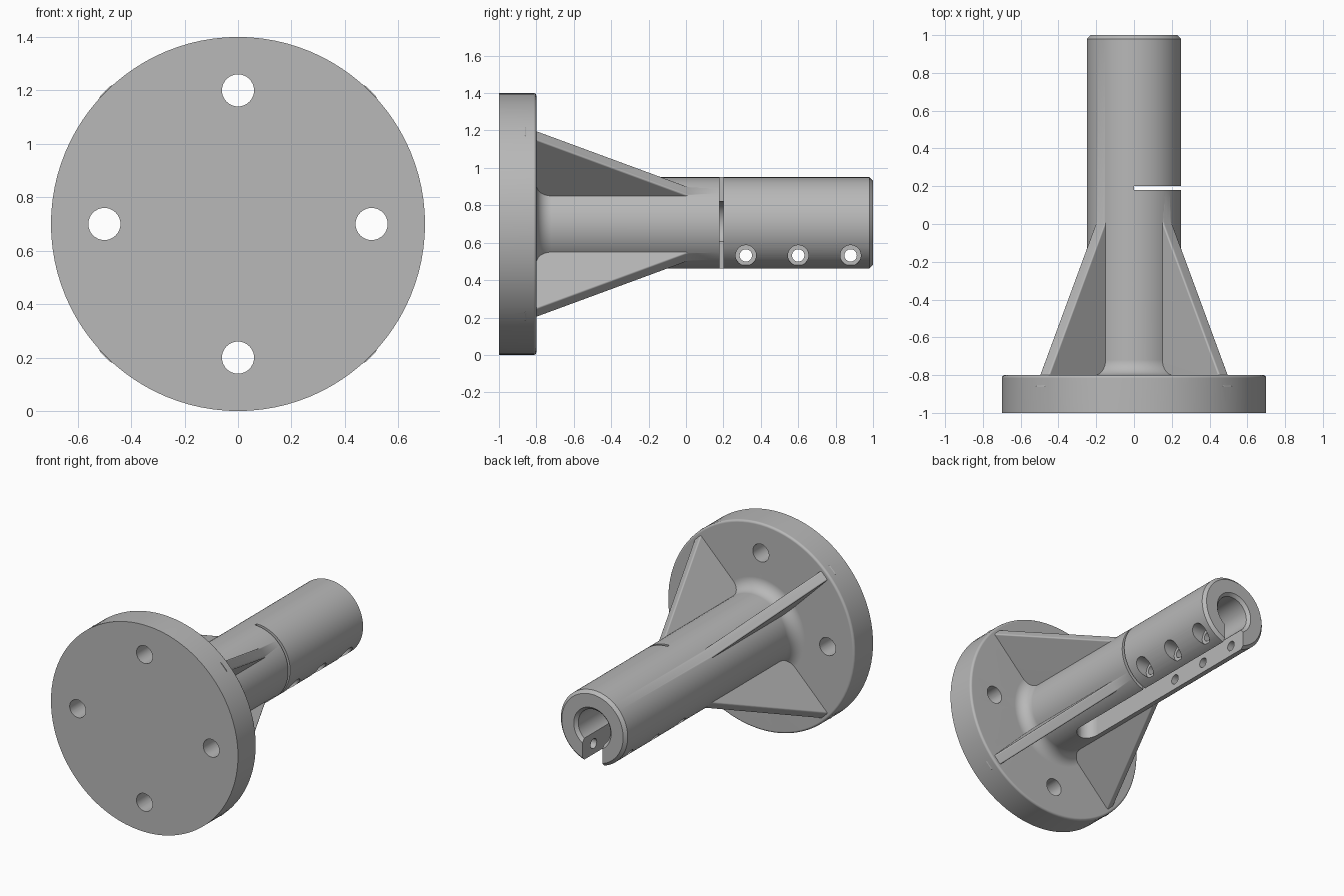
import bpy, bmesh, math
from mathutils import Matrix, Vector

cube = bpy.data.objects.get("Cube")
if cube:
    bpy.data.objects.remove(cube, do_unlink=True)

AXIS_Z = 0.7      # height of the shaft axis
SHAFT_R = 0.25
BORE_R = 0.12
SLOT = 0.075      # half width of the clamp slot

grey = bpy.data.materials.new("machined_grey")
grey.use_nodes = True
colour = (0.48, 0.48, 0.48, 1)
grey.diffuse_color = colour
grey.node_tree.nodes["Principled BSDF"].inputs["Base Color"].default_value = colour


def to_object(name, bm):
    bmesh.ops.recalc_face_normals(bm, faces=bm.faces)
    mesh = bpy.data.meshes.new(name)
    bm.to_mesh(mesh)
    bm.free()
    mesh.materials.append(grey)
    obj = bpy.data.objects.new(name, mesh)
    bpy.context.collection.objects.link(obj)
    return obj


def arc(cx, cy, r, start, end, steps):
    angles = [math.radians(start + (end - start) * i / steps) for i in range(steps + 1)]
    return [(cx + r * math.cos(a), cy + r * math.sin(a)) for a in angles]


def prism(name, points, vector):
    bm = bmesh.new()
    face = bm.faces.new([bm.verts.new(p) for p in points])
    new = bmesh.ops.extrude_face_region(bm, geom=[face])["geom"]
    verts = [v for v in new if isinstance(v, bmesh.types.BMVert)]
    bmesh.ops.translate(bm, verts=verts, vec=Vector(vector))
    return to_object(name, bm)


def cylinder(name, r, start, end):
    start, end = Vector(start), Vector(end)
    span = end - start
    bm = bmesh.new()
    turn = span.to_track_quat("Z", "Y").to_matrix().to_4x4()
    bmesh.ops.create_cone(bm, cap_ends=True, segments=40, radius1=r, radius2=r,
                          depth=span.length,
                          matrix=Matrix.Translation((start + end) / 2) @ turn)
    return to_object(name, bm)


def combine(target, tool, operation):
    mod = target.modifiers.new(operation, "BOOLEAN")
    mod.operation = operation
    mod.solver = "EXACT"
    mod.object = tool
    bpy.context.view_layer.objects.active = target
    bpy.ops.object.modifier_apply(modifier=mod.name)
    bpy.data.objects.remove(tool, do_unlink=True)


# Flange, fillet, shaft and blind bore as one turned profile (radius, y)
edge = 0.015
profile = [(0, -1), (0.7, -1)]
profile += arc(0.7 - edge, -0.8 - edge, edge, 0, 90, 4)
profile += arc(SHAFT_R + 0.08, -0.72, 0.08, 270, 180, 8)
profile += [(SHAFT_R, 0.98), (SHAFT_R - 0.02, 1), (BORE_R + 0.02, 1),
            (BORE_R, 0.98), (BORE_R, -0.55), (0, -0.55)]
bm = bmesh.new()
verts = [bm.verts.new((r, y, AXIS_Z)) for r, y in profile]
edges = [bm.edges.new(pair) for pair in zip(verts, verts[1:])]
bmesh.ops.spin(bm, geom=verts + edges, cent=(0, 0, AXIS_Z), axis=(0, 1, 0),
               angle=math.tau, steps=96)
bmesh.ops.remove_doubles(bm, verts=bm.verts, dist=0.0001)
body = to_object("flanged_clamp_shaft", bm)

# Four diagonal ribs with softened outer edges
HALF = 0.035
SOFT = 0.01
for i in range(4):
    turn = Matrix.Rotation(math.radians(45 + 90 * i), 3, "Y")
    slope = (0.672 - 0.255) / 0.8

    def outer(y, inset=0):
        return 0.255 - slope * y - inset

    bm = bmesh.new()
    rings = []
    section = [(-HALF, None)] + arc(-HALF + SOFT, -SOFT, SOFT, 180, 90, 4)
    section += arc(HALF - SOFT, -SOFT, SOFT, 90, 0, 4) + [(HALF, None)]
    for y in (-0.86, 0.04):
        ring = []
        for side, drop in section:
            r = 0.19 if drop is None else outer(y, -drop)
            ring.append(bm.verts.new(turn @ Vector((r, y, side)) + Vector((0, 0, AXIS_Z))))
        rings.append(ring)
        bm.faces.new(ring)
    n = len(section)
    for k in range(n):
        j = (k + 1) % n
        bm.faces.new((rings[0][k], rings[0][j], rings[1][j], rings[1][k]))
    combine(body, to_object("rib", bm), "UNION")

# Flange bolt holes
for i in range(4):
    a = math.radians(90 * i)
    x, z = 0.5 * math.cos(a), AXIS_Z + 0.5 * math.sin(a)
    combine(body, cylinder("bolt_hole", 0.06, (x, -1.1, z), (x, -0.7, z)), "DIFFERENCE")

# Lengthwise clamp slot with a round end, open into the bore
outline = [(x, y, 0.3) for x, y in arc(0, -0.53 + SLOT, SLOT, 180, 360, 16)]
outline += [(SLOT, 1.1, 0.3), (-SLOT, 1.1, 0.3)]
combine(body, prism("clamp_slot", outline, (0, 0, AXIS_Z - 0.3)), "DIFFERENCE")

# Cross cut that frees the clamping half
cut = [(0, 0.18, 0.3), (0.4, 0.18, 0.3), (0.4, 0.2, 0.3), (0, 0.2, 0.3)]
combine(body, prism("relief_cut", cut, (0, 0, 0.8)), "DIFFERENCE")

# Clamp screw holes, counterbored on the freed side
for y in (0.32, 0.6, 0.88):
    z = 0.532
    combine(body, cylinder("screw_hole", 0.033, (-0.4, y, z), (0.4, y, z)), "DIFFERENCE")
    combine(body, cylinder("counterbore", 0.055, (0.12, y, z), (0.4, y, z)), "DIFFERENCE")

# Smooth shading with crisp machined edges
bpy.ops.object.select_all(action="DESELECT")
body.select_set(True)
bpy.context.view_layer.objects.active = body
bpy.ops.object.shade_smooth_by_angle(angle=math.radians(30))
weighted = body.modifiers.new("even_shading", "WEIGHTED_NORMAL")
weighted.keep_sharp = True
